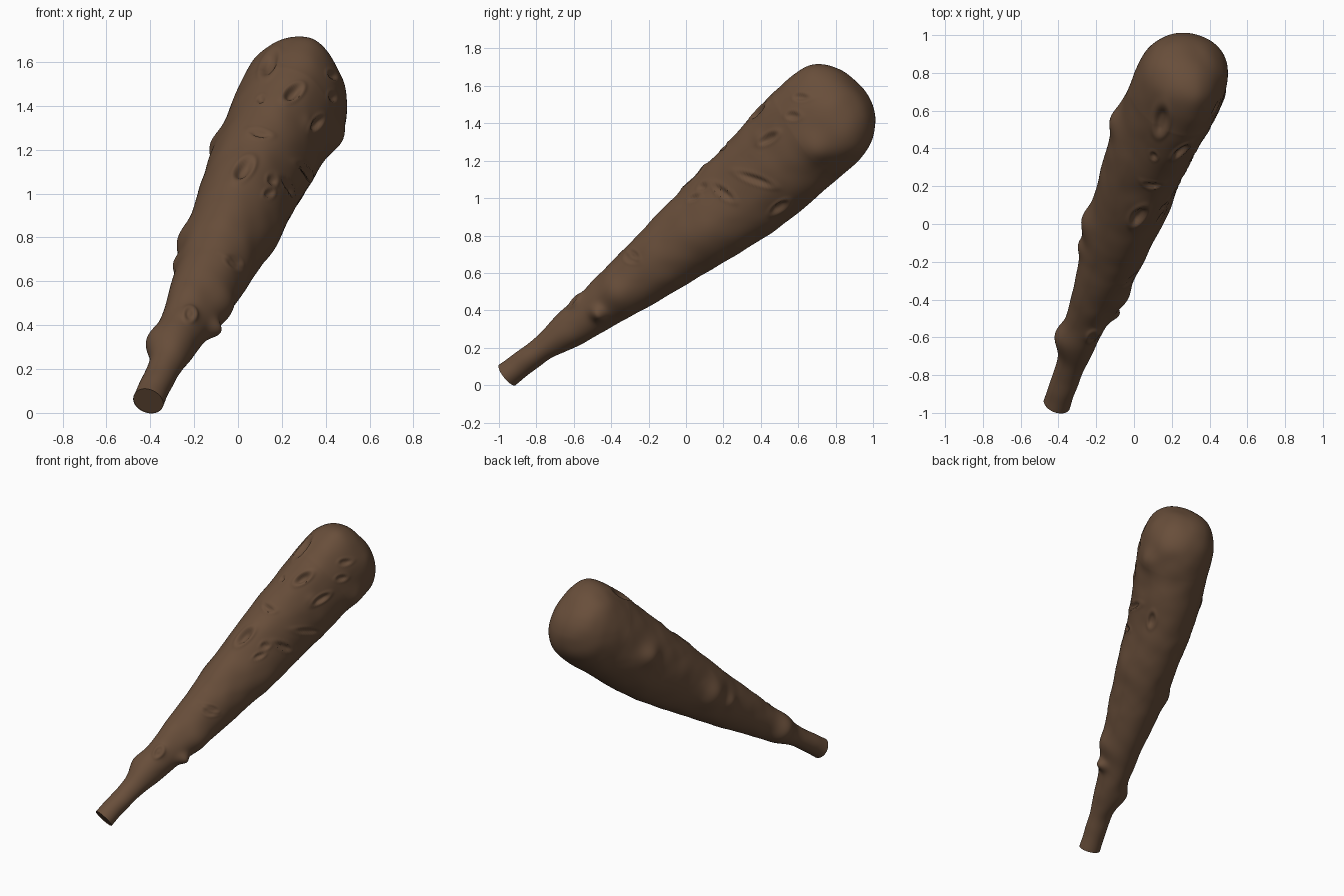
import bpy, bmesh, math
from mathutils import Vector, noise

cube = bpy.data.objects.get("Cube")
if cube:
    bpy.data.objects.remove(cube, do_unlink=True)

SEGMENTS, BODY_RINGS, CAP_RINGS = 210, 44, 56

# Constant frame of the tilted club: along its length, sideways and upward
along = Vector((.293, .751, .591)).normalized()
side = along.cross(Vector((0, 0, 1))).normalized()
up = side.cross(along)

# Centre line with side and upward radius, and sideways lean of the top ridge
stations = [
    (-.41, -.955, .052, .072, .07, 0),
    (-.338, -.76, .2, .075, .072, 0),
    (-.258, -.53, .367, .105, .115, 0),
    (-.17, -.31, .53, .14, .153, 0),
    (-.09, -.09, .705, .175, .19, .01),
    (.06, .34, 1.045, .215, .257, .03),
    (.208, .66, 1.345, .245, .285, .05),
]

# Swellings: position, spread, height
swellings = [
    ((-.13, .56, 1.22), .08, .04),
    ((-.25, .02, .77), .09, .035),
    ((-.26, -.12, .67), .05, .022),
    ((-.37, -.6, .31), .09, .045),
    ((.45, .7, 1.26), .08, .03),
    ((.41, .88, 1.32), .13, .03),
    ((.35, .36, 1.33), .04, .025),
    ((-.03, -.4, .48), .09, .03),
    ((-.12, -.47, .385), .04, .04),
    ((.16, .1, .83), .13, .02),
    ((-.21, -.6, .46), .04, .022),
]

# Pits and cuts: facing, two centre coordinates, half sizes, angle, depth
marks = [
    ("front", .145, 1.59, .055, .025, 62, .022),
    ("front", .25, 1.46, .042, .024, 38, .025),
    ("front", .105, 1.43, .018, .014, 30, .012),
    ("front", .43, 1.54, .022, .015, -40, .012),
    ("front", .43, 1.44, .02, .015, -60, .012),
    ("front", .36, 1.32, .035, .018, 50, .018),
    ("front", .1, 1.275, .045, .014, -10, .014),
    ("front", .025, 1.11, .048, .028, 50, .028),
    ("front", .155, 1.06, .022, .016, -50, .012),
    ("front", .14, 1., .02, .016, 20, .012),
    ("front", -.02, .68, .035, .018, -35, .006),
    ("front", -.22, .45, .022, .026, 0, .012),
    ("right", .2, 1.03, .06, .018, -38, .015),
    ("right", .37, 1.1, .085, .018, -20, .015),
    ("right", .5, .95, .045, .02, 35, .016),
    ("right", -.28, .7, .03, .016, -40, .006),
]


def spline(t):
    """Smooth interpolation through the stations, t from 0 to 1."""
    last = len(stations) - 1
    i = min(int(t * last), last - 1)
    f = t * last - i
    pick = [stations[max(0, min(last, i + k))] for k in (-1, 0, 1, 2)]
    return [b + f * (c - a) / 2 + f * f * (a - 2.5 * b + 2 * c - d / 2)
            + f ** 3 * (1.5 * (b - c) + (d - a) / 2) for a, b, c, d in zip(*pick)]


def mark_offset(p, out):
    total = 0
    for face, a, b, long, short, angle, depth in marks:
        facing = -out.y if face == "front" else out.x
        fade = max(0, min(1, facing * 4))
        da = (p.x if face == "front" else p.y) - a
        db = p.z - b
        if not fade or math.hypot(da, db) > 3 * long + short:
            continue
        c, s = math.cos(math.radians(angle)), math.sin(math.radians(angle))
        q = math.hypot((da * c + db * s) / long, (db * c - da * s) / short)
        if q < 3:
            total += fade * depth * (.25 * math.exp(-((q - 1.4) / .35) ** 2)
                                     - 1 / (1 + math.exp(7 * (q - .8))))
    return total


def carve(p, out):
    """Move a surface point along its outward direction."""
    amount = mark_offset(p, out) + .006 * noise.noise(p * 4) + .004 * noise.noise(p * 9)
    for place, spread, height in swellings:
        amount += height * math.exp(-((p - Vector(place)).length / spread) ** 2)
    return p + out * amount


# Ring list: centre, radii, ridge lean and forward tilt of the outward direction
rings = []
steps = BODY_RINGS * (len(stations) - 1)
for i in range(steps + 1):
    x, y, z, rs, ru, ridge = spline(i / steps)
    rings.append((Vector((x, y, z)), rs, ru, ridge, 0))

# Blunt head, fuller on its upper side
head, head_s, head_u, head_ridge, _ = rings[-1]
CAP = .372


def cap_centre(f):
    return head + along * CAP * f + up * (.06 * f * f * (1 - f * f) + .01 * f * f)


for i in range(1, CAP_RINGS):
    f = math.sin(math.pi / 2 * i / CAP_RINGS)
    r = (1 - f ** 3.4) ** .42
    rings.append((cap_centre(f), head_s * r, head_u * r, head_ridge * r, f ** 3))

# Loft the club
bm = bmesh.new()
loops = []
for centre, rs, ru, ridge, tilt in rings:
    loop = []
    for k in range(SEGMENTS):
        a = math.tau * k / SEGMENTS
        shift = ridge * max(0, math.sin(a)) ** 2
        radial = side * (math.cos(a) * rs + shift) + up * math.sin(a) * ru
        out = (radial.normalized() * (1 - tilt) + along * tilt).normalized()
        loop.append(bm.verts.new(carve(centre + radial, out)))
    loops.append(loop)
for low, high in zip(loops, loops[1:]):
    for k in range(SEGMENTS):
        n = (k + 1) % SEGMENTS
        bm.faces.new((low[k], low[n], high[n], high[k]))
tip = bm.verts.new(carve(cap_centre(1), along))
for k in range(SEGMENTS):
    bm.faces.new((loops[-1][k], loops[-1][(k + 1) % SEGMENTS], tip))

# Slightly dished flat end of the grip
butt = bm.faces.new(list(reversed(loops[0])))
bmesh.ops.inset_region(bm, faces=[butt], thickness=.012)
bmesh.ops.translate(bm, verts=butt.verts[:], vec=along * .005)
bmesh.ops.recalc_face_normals(bm, faces=bm.faces[:])

mesh = bpy.data.meshes.new("wooden_club")
bm.to_mesh(mesh)
bm.free()
club = bpy.data.objects.new("wooden_club", mesh)
bpy.context.collection.objects.link(club)

# One dark brown wood colour
wood = bpy.data.materials.new("dark_brown_wood")
wood.use_nodes = True
colour = (.14, .077, .043, 1)
wood.diffuse_color = colour
wood.node_tree.nodes["Principled BSDF"].inputs["Base Color"].default_value = colour
mesh.materials.append(wood)

bpy.ops.object.select_all(action="DESELECT")
club.select_set(True)
bpy.context.view_layer.objects.active = club
bpy.ops.object.shade_smooth_by_angle(angle=math.radians(50))
